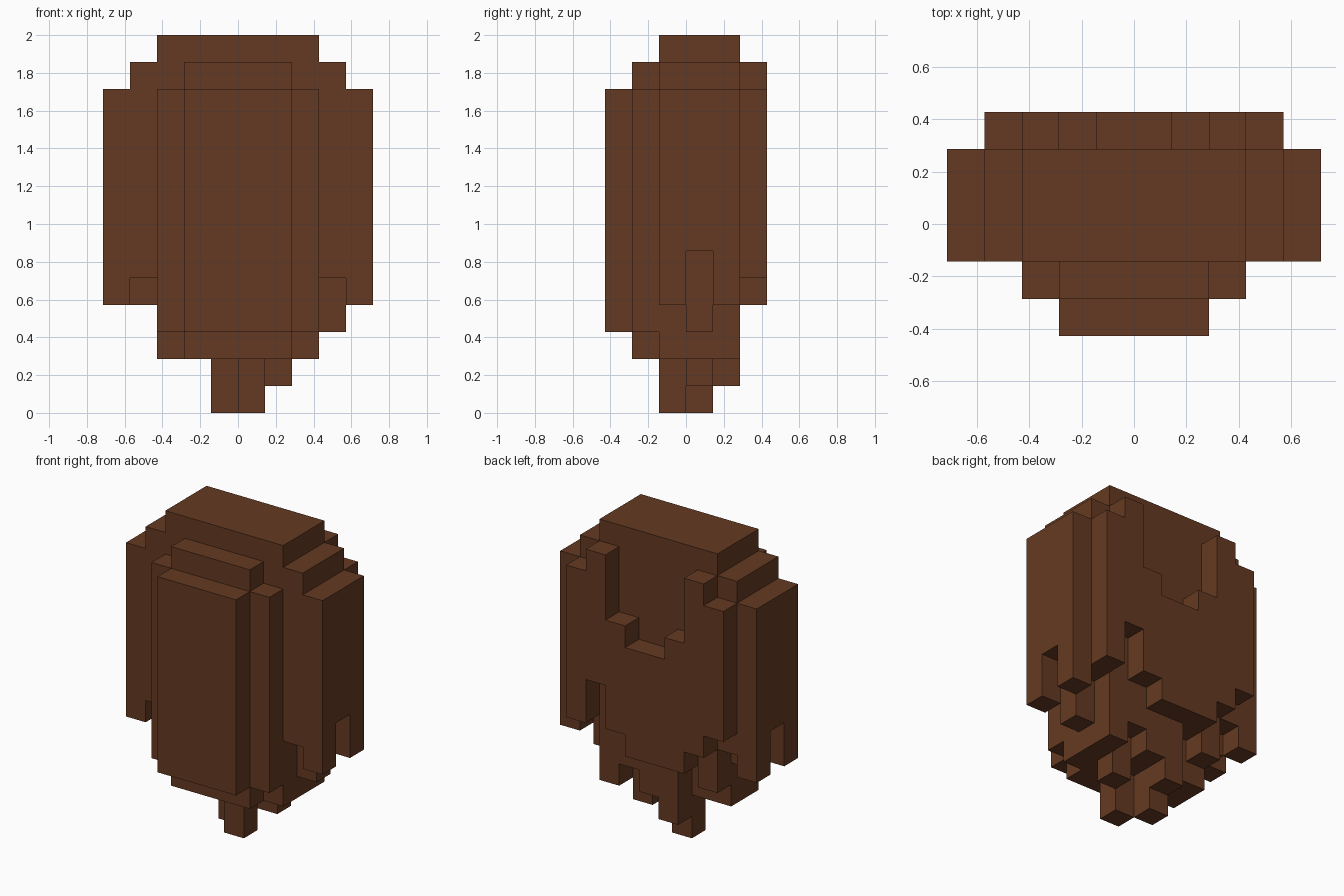
import bpy, bmesh, math
from mathutils import Vector

cube = bpy.data.objects.get("Cube")
if cube:
    bpy.data.objects.remove(cube, do_unlink=True)

U = 2 / 14  # edge length of one block

brown = bpy.data.materials.new("brown")
brown.use_nodes = True
colour = (0.130, 0.042, 0.016, 1)
brown.diffuse_color = colour
brown.node_tree.nodes["Principled BSDF"].inputs["Base Color"].default_value = colour

# Each slice: y, first x, bottom height per column, top height per column
crown = [12, 13] + [14] * 6 + [13, 12]
slices = [
    (-3, -2, [3] * 4, [12] * 4),                               # front panel
    (-2, -3, [3, 2, 2, 2, 2, 3], [12, 13, 13, 13, 13, 12]),    # front step
    (-1, -5, [4, 5, 2, 2, 2, 0, 2, 2, 5, 4], crown),           # core
    (0, -5, [6, 4, 2, 2, 0, 2, 1, 2, 3, 6], crown),
    (1, -5, [4, 5, 3, 4, 1, 2, 3, 2, 5, 4], crown),
    (2, -4, [6, 5, 4, 4, 4, 5, 7, 5],                          # notched back panel
     [12, 13, 10, 9, 9, 10, 13, 12]),
]

cells = set()
for y, x0, bottoms, tops in slices:
    for i, (lo, hi) in enumerate(zip(bottoms, tops)):
        cells.update((x0 + i, y, z) for z in range(lo, hi))

# Outer skin of the blocks: a face wherever a block has no neighbour
bm = bmesh.new()
verts = {}


def vert(p):
    key = tuple(round(c) for c in p)
    if key not in verts:
        verts[key] = bm.verts.new(Vector(key) * U)
    return verts[key]


for cell in sorted(cells):
    for axis in range(3):
        for side in (0, 1):
            near = list(cell)
            near[axis] += 2 * side - 1
            if tuple(near) in cells:
                continue
            a, b = (axis + 1) % 3, (axis + 2) % 3
            ring = []
            for da, db in ((0, 0), (1, 0), (1, 1), (0, 1)):
                p = list(cell)
                p[axis] += side
                p[a] += da
                p[b] += db
                ring.append(vert(p))
            bm.faces.new(ring if side else ring[::-1])

# Merge coplanar block faces into large flat ones
bmesh.ops.dissolve_limit(bm, angle_limit=math.radians(1),
                         verts=bm.verts[:], edges=bm.edges[:])

mesh = bpy.data.meshes.new("block_hair")
bm.to_mesh(mesh)
bm.free()
mesh.materials.append(brown)
hair = bpy.data.objects.new("block_hair", mesh)
bpy.context.scene.collection.objects.link(hair)
